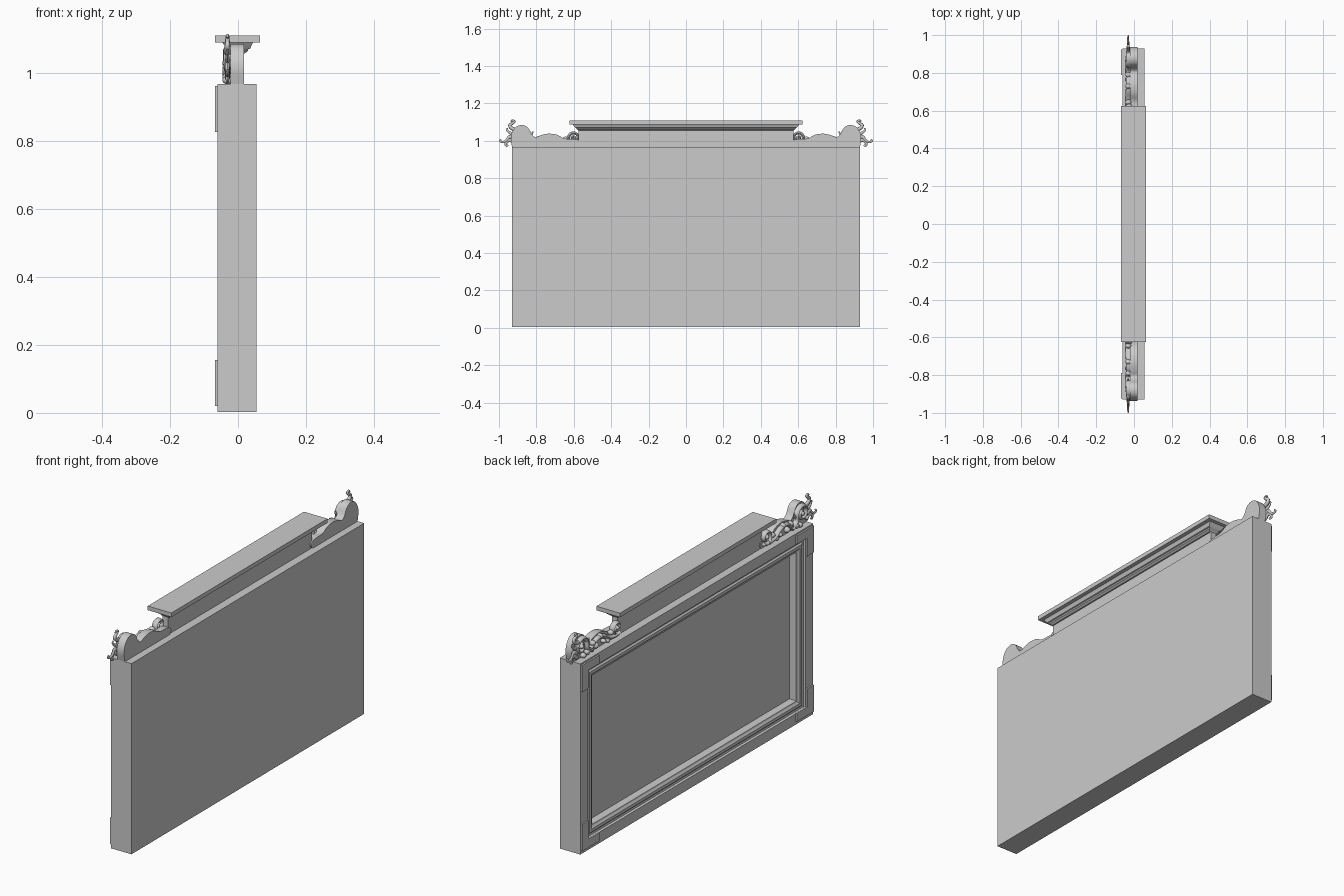
import bpy, bmesh, math
from mathutils import Vector

if "Cube" in bpy.data.objects:
    bpy.data.objects.remove(bpy.data.objects["Cube"])

grey = bpy.data.materials.new("plain grey")
grey.diffuse_color = (0.6, 0.6, 0.6, 1)
grey.use_nodes = True
grey.node_tree.nodes["Principled BSDF"].inputs["Base Color"].default_value = grey.diffuse_color


def finish(name, bm, smooth=None):
    bmesh.ops.recalc_face_normals(bm, faces=bm.faces)
    me = bpy.data.meshes.new(name)
    bm.to_mesh(me)
    bm.free()
    me.materials.append(grey)
    ob = bpy.data.objects.new(name, me)
    bpy.context.collection.objects.link(ob)
    if smooth:
        bpy.context.view_layer.objects.active = ob
        ob.select_set(True)
        bpy.ops.object.shade_smooth_by_angle(angle=math.radians(smooth))
        ob.select_set(False)
    return ob


def loft(name, rings):
    """Bridge equal-length rings and cap both ends."""
    bm = bmesh.new()
    rs = [[bm.verts.new(p) for p in r] for r in rings]
    n = len(rs[0])
    for a, b in zip(rs, rs[1:]):
        for i in range(n):
            j = (i + 1) % n
            bm.faces.new((a[i], a[j], b[j], b[i]))
    bm.faces.new(rs[0])
    bm.faces.new(rs[-1])
    return bm


def slab(name, outline, x0, x1, smooth=None):
    """Extrude a (y, z) outline along x."""
    return finish(name, loft(name, [[(x, y, z) for y, z in outline] for x in (x0, x1)]), smooth)


def spline(pts, steps=6):
    """Smooth path through the points (Catmull-Rom)."""
    p = [Vector(q) for q in pts]
    p = [2 * p[0] - p[1]] + p + [2 * p[-1] - p[-2]]
    out = []
    for i in range(1, len(p) - 2):
        a, b, c, d = p[i - 1:i + 3]
        for k in range(steps):
            t = k / steps
            out.append(0.5 * (2 * b + (c - a) * t + (2 * a - 5 * b + 4 * c - d) * t ** 2
                              + (3 * b - a - 3 * c + d) * t ** 3))
    return out + [p[-2]]


def tendril(name, pts, s, x, r0, r1, flat=1.0):
    """Tapering carved stem along a (y, z) path; flat scales the depth in x."""
    path = spline(pts, 5)
    n = len(path)
    rings = []
    for i, p in enumerate(path):
        t = (path[min(i + 1, n - 1)] - path[max(i - 1, 0)]).normalized()
        side = Vector((-t.y, t.x))
        r = r0 + (r1 - r0) * i / (n - 1)
        ring = []
        for k in range(8):
            a = math.tau * k / 8
            q = p + side * r * math.cos(a)
            ring.append((x + r * flat * math.sin(a), s * q.x, q.y))
        rings.append(ring)
    finish(name, loft(name, rings), 50)


def spiral(cy, cz, r0, r1, a0, turns, n=14):
    return [(cy + (r0 + (r1 - r0) * i / n) * math.cos(a0 + math.tau * turns * i / n),
             cz + (r0 + (r1 - r0) * i / n) * math.sin(a0 + math.tau * turns * i / n))
            for i in range(n + 1)]


def bead(name, s, x, y, z, rx, ry, rz):
    bm = bmesh.new()
    bmesh.ops.create_uvsphere(bm, u_segments=12, v_segments=8, radius=1)
    for v in bm.verts:
        v.co = (x + v.co.x * rx, s * y + v.co.y * ry, z + v.co.z * rz)
    finish(name, bm, 60)


# Main board: a box with a moulded, recessed panel on its -x face
def rect(inset, x):
    y, z0, z1 = 0.93 - inset, 0.003 + inset * 0.92, 0.967 - inset * 0.92
    return [(x, -y, z0), (x, y, z0), (x, y, z1), (x, -y, z1)]


steps = [(0, .055), (0, -.06), (.06, -.06), (.064, -.05), (.074, -.048), (.082, -.055),
         (.098, -.055), (.108, -.048), (.115, -.046), (.12, -.012)]
finish("board", loft("board", [rect(*q) for q in steps]))

# Thin L-shaped plates on the four corners of the frame
for s in (-1, 1):
    for up in (0, 1):
        ell = [(.925, .02), (.79, .02), (.79, .063), (.872, .063), (.872, .155), (.925, .155)]
        slab("corner_plate", [(s * y, .98 - z if up else z) for y, z in ell], -.068, -.059)

# Raised crest and its stepped cornice
def block(x0, x1, y, z):
    return [(x0, -y, z), (x1, -y, z), (x1, y, z), (x0, y, z)]


finish("crest_panel", loft("crest_panel", [block(-.02, .012, .575, z) for z in (.96, 1.075)]))
cornice = [(-.024, .018, .575, 1.055), (-.026, .028, .582, 1.062), (-.028, .03, .59, 1.068),
           (-.036, .036, .592, 1.07), (-.04, .04, .6, 1.08), (-.046, .044, .606, 1.088)]
finish("cornice", loft("cornice", [block(*q) for q in cornice]))
finish("top_shelf", loft("top_shelf", [block(-.068, .064, .624, z) for z in (1.088, 1.109)]))

# Shaped wings and carved scrollwork at both ends
wing = [(.93, .967), (.937, 1.01), (.93, 1.045), (.908, 1.075), (.875, 1.084), (.845, 1.07),
        (.825, 1.035), (.805, 1.02), (.775, 1.03), (.735, 1.038), (.69, 1.032), (.65, 1.012),
        (.61, 1.01), (.575, 1.004), (.558, .99), (.565, .972), (.575, .967)]
for s in (-1, 1):
    slab("side_wing", [(s * p.x, p.y) for p in spline(wing, 4)], -.022, .018, 40)
    # inner volute
    tendril("inner_volute", spiral(.598, 1.017, .036, .006, -2.2, 1.6 , 18), s, -.026, .009, .006, 1.9)
    bead("volute_eye", s, -.033, .598, 1.017, .012, .01, .01)
    # stem running along the wing
    tendril("wing_stem", [(.61, .985), (.66, .99), (.71, 1.018), (.76, 1.02), (.80, .995), (.84, .978)],
            s, -.028, .012, .008, 1.5)
    # outer volute on the rounded shoulder
    tendril("outer_volute", [(.80, .98), (.83, 1.0)] + spiral(.882, 1.03, .047, .008, 3.5, -1.4, 16),
            s, -.028, .011, .006, 1.6)
    bead("shoulder_boss", s, -.03, .882, 1.03, .016, .012, .012)
    # leaf lobes between the scrolls
    for y, z, r in ((.645, 1.01, .014), (.675, .982, .013), (.705, .99, .012), (.73, 1.025, .014),
                    (.765, .99, .016), (.79, 1.012, .014), (.835, .985, .016), (.865, .978, .014)):
        bead("leaf_lobe", s, -.03, y, z, .016, r, r * .9)
    # leaf curls standing out past the end
    tendril("upper_curl", [(.90, 1.055), (.93, 1.066), (.942, 1.082), (.925, 1.095), (.918, 1.104),
                           (.928, 1.109), (.936, 1.102)], s, -.031, .011, .004, .9)
    tendril("outer_curl", [(.92, 1.01), (.942, 1.022), (.955, 1.008), (.97, .995), (.985, .994),
                           (.995, 1.0), (.988, 1.008)], s, -.031, .01, .004, .8)
    tendril("lower_curl", [(.915, .985), (.94, 1.003), (.958, .995), (.965, .98), (.958, .973),
                           (.95, .978)], s, -.031, .01, .004, .8)
    tendril("middle_curl", [(.925, 1.035), (.945, 1.045), (.958, 1.06), (.952, 1.068)],
            s, -.031, .009, .003, .8)
    tendril("inner_leaf_tip", [(.84, 1.02), (.825, 1.035), (.818, 1.05)], s, -.031, .009, .003, .8)
